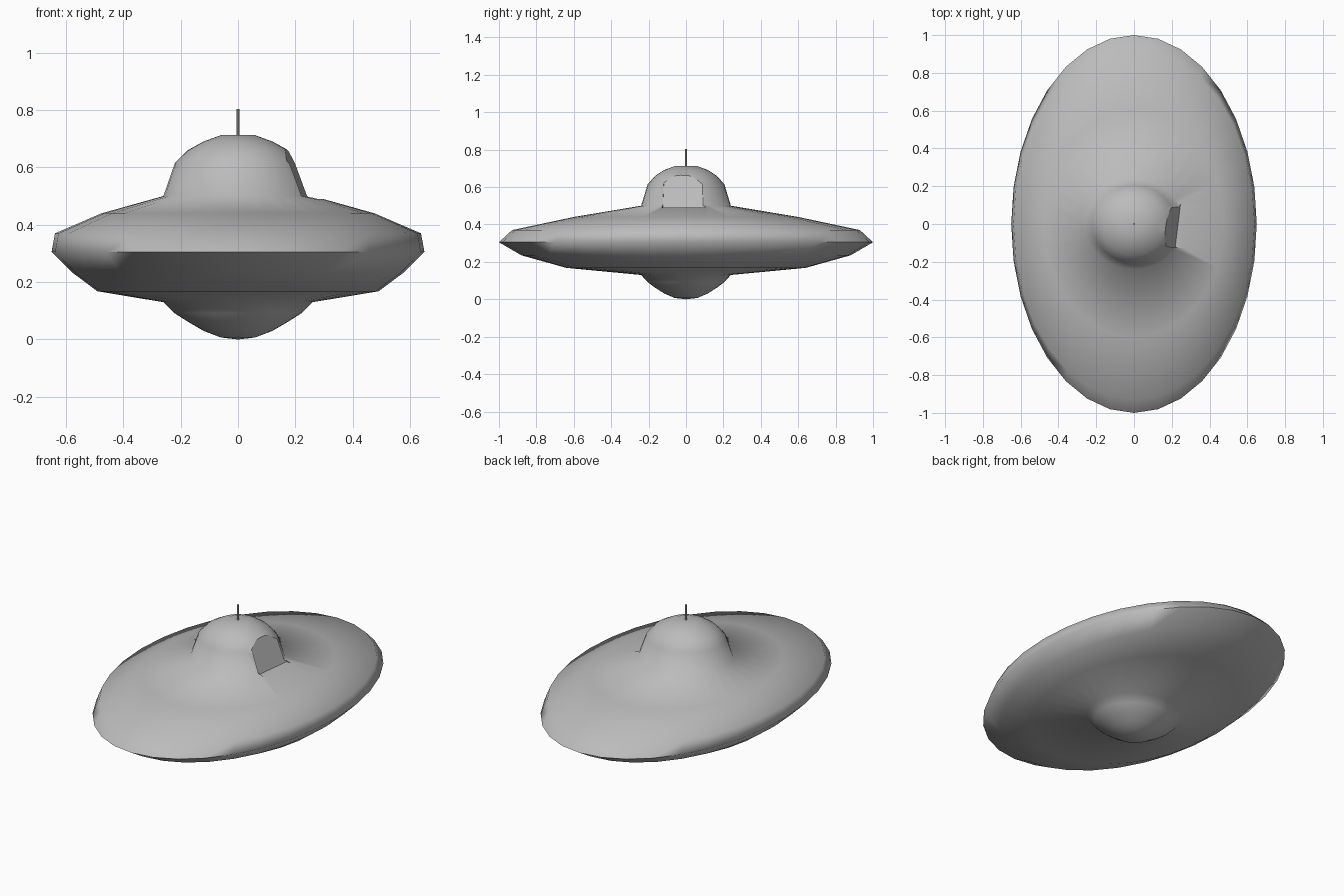
import bpy, bmesh, math
from mathutils import Matrix, Vector

if "Cube" in bpy.data.objects:
    bpy.data.objects.remove(bpy.data.objects["Cube"])

grey = bpy.data.materials.new("hull grey")
grey.diffuse_color = (0.5, 0.5, 0.5, 1)
grey.use_nodes = True
grey.node_tree.nodes["Principled BSDF"].inputs["Base Color"].default_value = grey.diffuse_color


def loft(name, rings, segs, bottom, top):
    """Stack elliptical rings (rx, ry, z), closing both ends with a point."""
    bm = bmesh.new()
    loops = []
    for rx, ry, z in rings:
        loops.append([bm.verts.new((rx * math.cos(2 * math.pi * i / segs),
                                    ry * math.sin(2 * math.pi * i / segs), z))
                      for i in range(segs)])
    low, high = bm.verts.new((0, 0, bottom)), bm.verts.new((0, 0, top))
    for i in range(segs):
        j = (i + 1) % segs
        for a, b in zip(loops, loops[1:]):
            bm.faces.new((a[i], a[j], b[j], b[i]))
        bm.faces.new((low, loops[0][j], loops[0][i]))
        bm.faces.new((high, loops[-1][i], loops[-1][j]))
    mesh = bpy.data.meshes.new(name)
    bm.to_mesh(mesh)
    bm.free()
    mesh.materials.append(grey)
    ob = bpy.data.objects.new(name, mesh)
    bpy.context.collection.objects.link(ob)
    return ob


# Saucer body with belly bulge and dome in one skin
rings = [(.06, .06, .007), (.12, .115, .03), (.175, .165, .062),
         (.222, .205, .092), (.26, .24, .13), (.49, .64, .168),
         (.58, .88, .235), (.65, 1.0, .305), (.638, .93, .37),
         (.475, .60, .44), (.26, .24, .50), (.22, .205, .615),
         (.175, .165, .66), (.12, .12, .69), (.06, .06, .712)]
body = loft("saucer_body", rings, 32, 0, .712)

# Slanted flat window sliced into the dome on +x
rot = Matrix.Rotation(math.radians(-7), 4, 'Z') @ Matrix.Rotation(math.radians(-20), 4, 'Y')
normal = (rot @ Vector((1, 0, 0))).normalized()
bpy.ops.mesh.primitive_cube_add(size=1)
cutter = bpy.context.object
cutter.name = "window_cutter"
cutter.data.transform(Matrix.Translation((.232, -.01, .49)) @ rot
                      @ Matrix.Translation((.1, 0, .1))
                      @ Matrix.Diagonal((.2, .23, .2, 1)))
for v in cutter.data.vertices:          # keep the base level with the hull
    if v.co.z < .57:
        v.co.x += (.49 - v.co.z) * normal.z / normal.x * -1
        v.co.z = .49
cutter.hide_render = True
cutter.hide_viewport = False

bpy.ops.object.select_all(action='DESELECT')
body.select_set(True)
bpy.context.view_layer.objects.active = body
cut = body.modifiers.new("window_cut", 'BOOLEAN')
cut.object = cutter
cut.operation = 'DIFFERENCE'
cut.solver = 'EXACT'
bpy.ops.object.modifier_apply(modifier=cut.name)
bpy.data.objects.remove(cutter)

# Smooth hull, flat window
bpy.ops.object.shade_smooth_by_angle(angle=math.radians(75))
for f in body.data.polygons:
    if f.normal.dot(normal) > .999 and f.center.z > .49 and abs(f.center.y) < .1:
        f.use_smooth = False

# Antenna
loft("antenna", [(.005, .005, .70), (.005, .005, .803)], 8, .70, .803)
